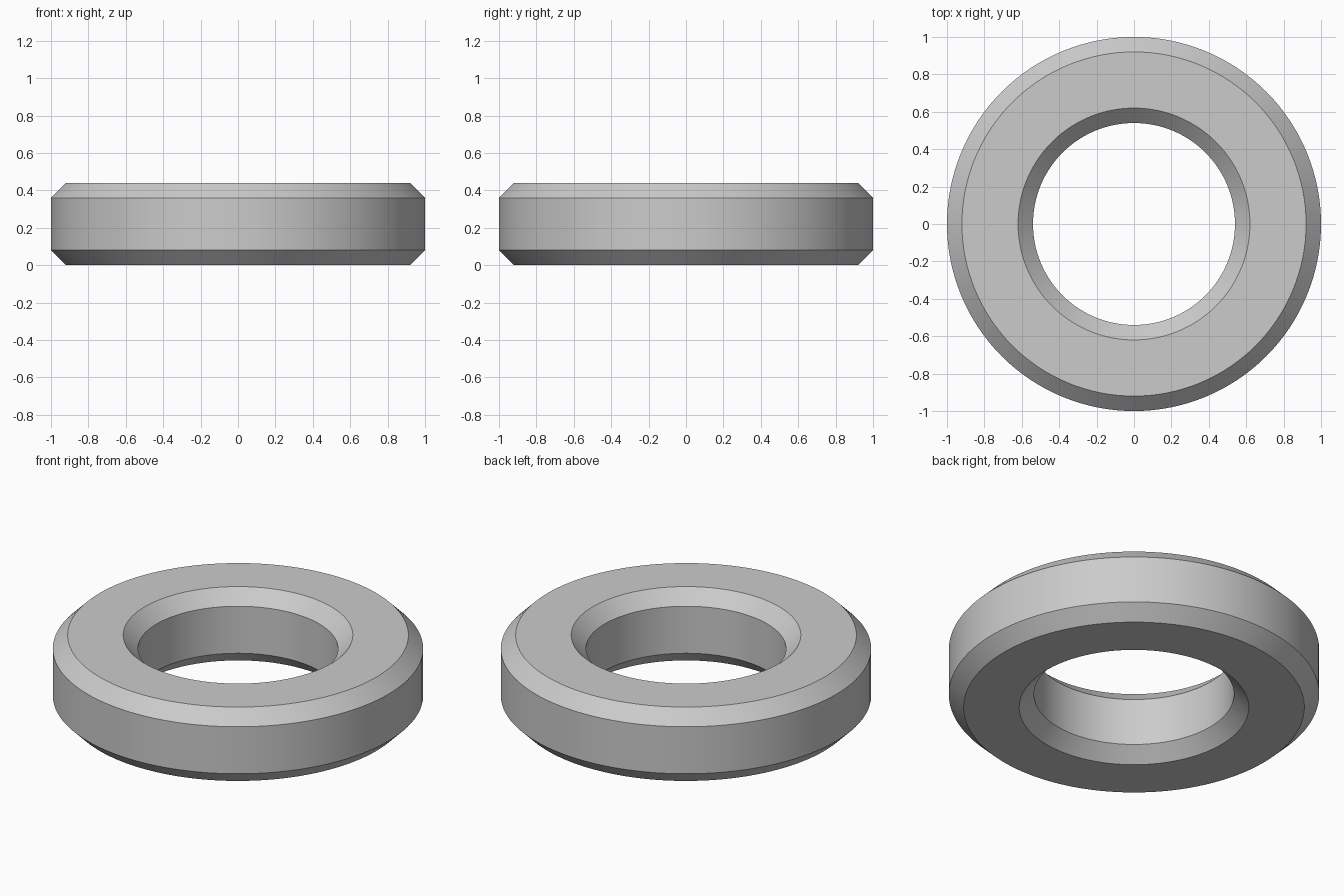
import bpy
import bmesh
from math import radians, tau
from mathutils import Vector

SEGMENTS = 128
OUTER, INNER = 1.0, 0.54
HEIGHT, CHAMFER = 0.44, 0.08

cube = bpy.data.objects.get("Cube")
if cube:
    bpy.data.objects.remove(cube, do_unlink=True)

# Plain grey material
grey = bpy.data.materials.new("plain_grey")
grey.use_nodes = True
colour = (0.6, 0.6, 0.6, 1.0)
grey.diffuse_color = colour
grey.node_tree.nodes["Principled BSDF"].inputs["Base Color"].default_value = colour

# Chamfered rectangular section, as (radius, height)
low, high = CHAMFER, HEIGHT - CHAMFER
section = [
    (INNER + CHAMFER, 0), (OUTER - CHAMFER, 0),
    (OUTER, low), (OUTER, high),
    (OUTER - CHAMFER, HEIGHT), (INNER + CHAMFER, HEIGHT),
    (INNER, high), (INNER, low),
]

# Ring body: the section revolved about the upright axis
bm = bmesh.new()
verts = [bm.verts.new((r, 0, z)) for r, z in section]
edges = [bm.edges.new((v, verts[(i + 1) % len(verts)])) for i, v in enumerate(verts)]
bmesh.ops.spin(bm, geom=verts + edges, cent=Vector(), axis=Vector((0, 0, 1)),
               angle=tau, steps=SEGMENTS, use_duplicate=False)
bmesh.ops.remove_doubles(bm, verts=bm.verts, dist=0.0001)
bmesh.ops.recalc_face_normals(bm, faces=bm.faces)

mesh = bpy.data.meshes.new("chamfered_ring")
bm.to_mesh(mesh)
bm.free()
mesh.materials.append(grey)
ring = bpy.data.objects.new("chamfered_ring", mesh)
bpy.context.collection.objects.link(ring)

# Smooth round the ring, crisp at the chamfers
for obj in bpy.context.selected_objects:
    obj.select_set(False)
ring.select_set(True)
bpy.context.view_layer.objects.active = ring
bpy.ops.object.shade_smooth_by_angle(angle=radians(30))
